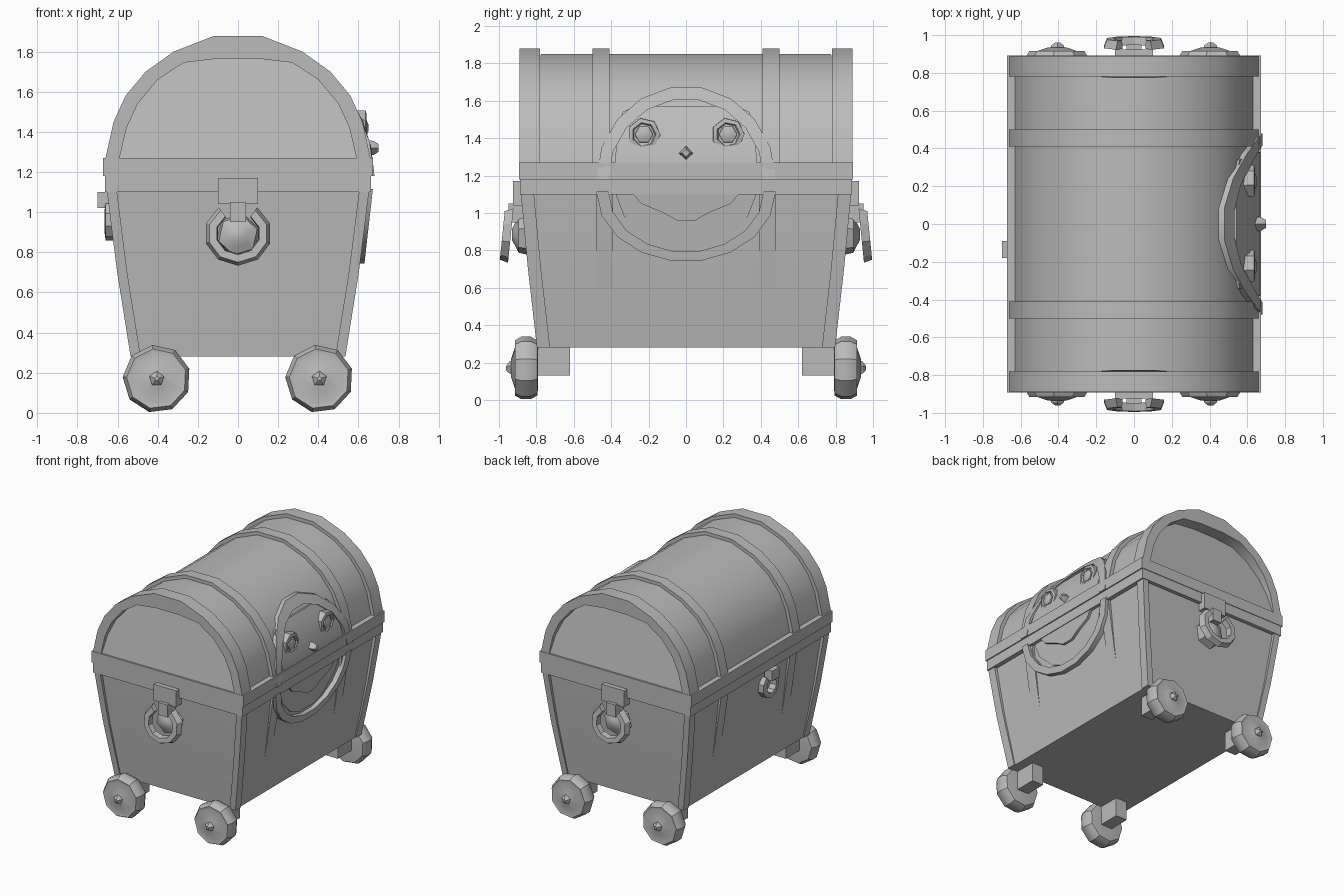
import bpy, bmesh, math

if "Cube" in bpy.data.objects:
    bpy.data.objects.remove(bpy.data.objects["Cube"])

grey = bpy.data.materials.new("plain_grey")
grey.diffuse_color = (0.5, 0.5, 0.5, 1)
grey.use_nodes = True
grey.node_tree.nodes["Principled BSDF"].inputs["Base Color"].default_value = grey.diffuse_color


def make(name, verts, faces):
    me = bpy.data.meshes.new(name)
    bm = bmesh.new()
    vs = [bm.verts.new(v) for v in verts]
    for f in faces:
        bm.faces.new([vs[i] for i in f])
    bmesh.ops.recalc_face_normals(bm, faces=bm.faces)
    bm.to_mesh(me)
    bm.free()
    me.materials.append(grey)
    ob = bpy.data.objects.new(name, me)
    bpy.context.collection.objects.link(ob)
    return ob


def loft(name, frames):
    """Skin a list of equal-sized loops and cap both ends."""
    k, n = len(frames[0]), len(frames)
    verts = [p for fr in frames for p in fr]
    faces = []
    for i in range(n - 1):
        a, b = i * k, (i + 1) * k
        faces += [(a + j, a + (j + 1) % k, b + (j + 1) % k, b + j) for j in range(k)]
    faces += [tuple(range(k)), tuple(range((n - 1) * k, n * k))]
    return make(name, verts, faces)


def rect(x0, x1, y0, y1, z):
    return [(x0, y0, z), (x1, y0, z), (x1, y1, z), (x0, y1, z)]


def box(name, x0, x1, y0, y1, z0, z1):
    return loft(name, [rect(x0, x1, y0, y1, z0), rect(x0, x1, y0, y1, z1)])


def lathe_y(name, cx, cz, s, prof, n=9):
    """Turn (radius, y) points about an axis along y."""
    return loft(name, [[(cx + r * math.cos(2 * math.pi * i / n + .3), s * y,
                         cz + r * math.sin(2 * math.pi * i / n + .3)) for i in range(n)]
                       for r, y in prof])


def lerp(table, z):
    for (z0, a), (z1, b) in zip(table, table[1:]):
        if z <= z1:
            return a + (b - a) * (z - z0) / (z1 - z0)
    return table[-1][1]


# tapered box body, with posts on corners and straps on the sides
BX = [(.28, .535), (.7, .602), (1.10, .653), (1.18, .66)]
BY = [(.28, .797), (.7, .845), (1.10, .883), (1.18, .888)]


def hx(z): return lerp(BX, z)
def hy(z): return lerp(BY, z)


levels = [.28, .45, .7, .9, 1.12]


def inset(z): return .008 + .02 * (z - .28)


loft("body", [rect(-hx(z) + inset(z), hx(z) - inset(z), -hy(z) + inset(z), hy(z) - inset(z), z)
              for z in levels])
for sx in (-1, 1):
    for sy in (-1, 1):
        loft("corner_post", [rect(sx * (hx(z) - .05), sx * hx(z), sy * (hy(z) - .07), sy * hy(z), z)
                             for z in levels])
        loft("side_strap", [rect(sx * (hx(z) - .06), sx * (hx(z) - .004 - .02 * (1.12 - z)),
                                 sy * .39, sy * .48, z) for z in levels[1:]])
box("body_rim", -.663, .663, -.888, .888, 1.10, 1.18)
box("lid_rim", -.672, .672, -.893, .893, 1.18, 1.27)

# arched lid: barrel with leaning recessed ends, and raised ribs
half_out = [(.66, 1.27), (.62, 1.45), (.56, 1.58), (.46, 1.70), (.32, 1.80), (.12, 1.878)]
half_in = [(.59, 1.27), (.555, 1.42), (.50, 1.54), (.40, 1.66), (.27, 1.745), (.10, 1.765)]


def arch(half):
    return half + [(-x, z) for x, z in reversed(half)]


outer, inner = arch(half_out), arch(half_in)
barrel = [(x * .957, 1.2 + (z - 1.2) * .96) for x, z in outer]
loft("lid_barrel", [[(x, s * (.88 - .18 * (z - 1.27)), z) for x, z in barrel] for s in (-1, 1)])
for s in (-1, 1):
    for name, y0, y1 in (("end_rib", .78, .89), ("middle_rib", .41, .50)):
        loft(name, [[(a, s * y0, b), (a, s * y1, b), (c, s * y1, d), (c, s * y0, d)]
                    for (a, b), (c, d) in zip(outer, inner)])

# round face badge that hugs the right side
SIDE = [(.28, .535), (.7, .60), (1.10, .645), (1.18, .655), (1.27, .655), (1.45, .60),
        (1.58, .525), (1.70, .43), (1.80, .29)]


def side(z): return lerp(SIDE, z)


def badge_arc(name, a0, a1, n, zc, depth):
    frames = []
    for i in range(n + 1):
        t = math.radians(a0 + (a1 - a0) * i / n)
        c, s = math.cos(t), math.sin(t)
        fr = []
        for r, off in ((.405, -depth), (.405, .025), (.47, .025), (.47, -depth)):
            z = zc + r * s * (1.06 if s > 0 else .8)
            fr.append((side(z) + off, (r + .01) * c, z))
        frames.append(fr)
    loft(name, frames)


badge_arc("badge_upper_ring", 0, 180, 9, 1.18, .06)
badge_arc("badge_lower_ring", 180, 360, 9, 1.115, .05)


def plate(name, rows, off):
    loft(name, [[(side(z) - .04, -w, z), (side(z) + off, -w, z),
                 (side(z) + off, w, z), (side(z) - .04, w, z)] for z, w in rows])


plate("face_plate", [(1.2, .37), (1.27, .38), (1.45, .365), (1.54, .34), (1.57, .27)], .012)
plate("chin_plate", [(1.11, .38), (.98, .33), (.86, .20), (.82, .10)], -.008)
plate("mouth", [(1.11, .29), (1.05, .24), (1.0, .12), (.96, .05)], .012)


def stud_x(name, y, z, prof, n):
    loft(name, [[(side(z) + x, y + r * math.cos(2 * math.pi * i / n),
                  z + r * math.sin(2 * math.pi * i / n)) for i in range(n)] for r, x in prof])


for s in (-1, 1):
    stud_x("eye_rim", s * .225, 1.42, [(.09, -.04), (.088, .027), (.065, .032), (.058, .02)], 7)
    stud_x("eye", s * .225, 1.42, [(.055, -.02), (.048, .03), (.02, .04)], 6)
stud_x("beak", 0, 1.32, [(.042, -.04), (.035, .035), (.02, .06)], 4)

# end handles: hinge plate, lug, hanging shackle and keyhole stud
for s in (-1, 1):
    box("handle_plate", -.10, .10, s * .86, s * .925, 1.04, 1.17)
    box("handle_lug", -.04, .04, s * .85, s * .95, .95, 1.05)
    frames = []
    for i in range(9):
        t = math.radians(-235 + 290 * i / 8)
        fr = []
        for r, d in ((.105, -.02), (.11, .025), (.15, .025), (.168, -.02)):
            z = .893 + r * math.sin(t) * .95
            fr.append((r * math.cos(t), s * (.945 + d + (1.0 - z) * .10), z))
        frames.append(fr)
    loft("shackle", frames)
    lathe_y("keyhole_stud", 0, .885, s, [(.115, .83), (.10, .895), (.06, .915), (.03, .93)], 6)

# small latch on the left side
box("latch_hook", -.70, -.63, -.18, -.09, 1.02, 1.10)
frames = []
for i in range(9):
    t = math.radians(-235 + 290 * i / 8)
    frames.append([(x, -.135 + r * math.cos(t), .96 + r * math.sin(t))
                   for r, x in ((.06, -.61), (.06, -.665), (.10, -.66), (.10, -.61))])
loft("latch_ring", frames)

# wheels with pointed hubs and axle blocks
for sx in (-1, 1):
    for sy in (-1, 1):
        lathe_y("wheel", sx * .405, .17, sy,
                [(.10, .79), (.15, .795), (.17, .83), (.17, .88), (.15, .915), (.125, .91),
                 (.05, .935)], 9)
        lathe_y("wheel_hub", sx * .405, .17, sy, [(.05, .90), (.035, .945), (.012, .962)], 5)
        box("axle_block", sx * .35, sx * .45, sy * .62, sy * .82, .13, .30)

bpy.ops.object.select_all(action='SELECT')
bpy.context.view_layer.objects.active = bpy.context.selected_objects[0]
bpy.ops.object.shade_smooth_by_angle(angle=math.radians(32))
